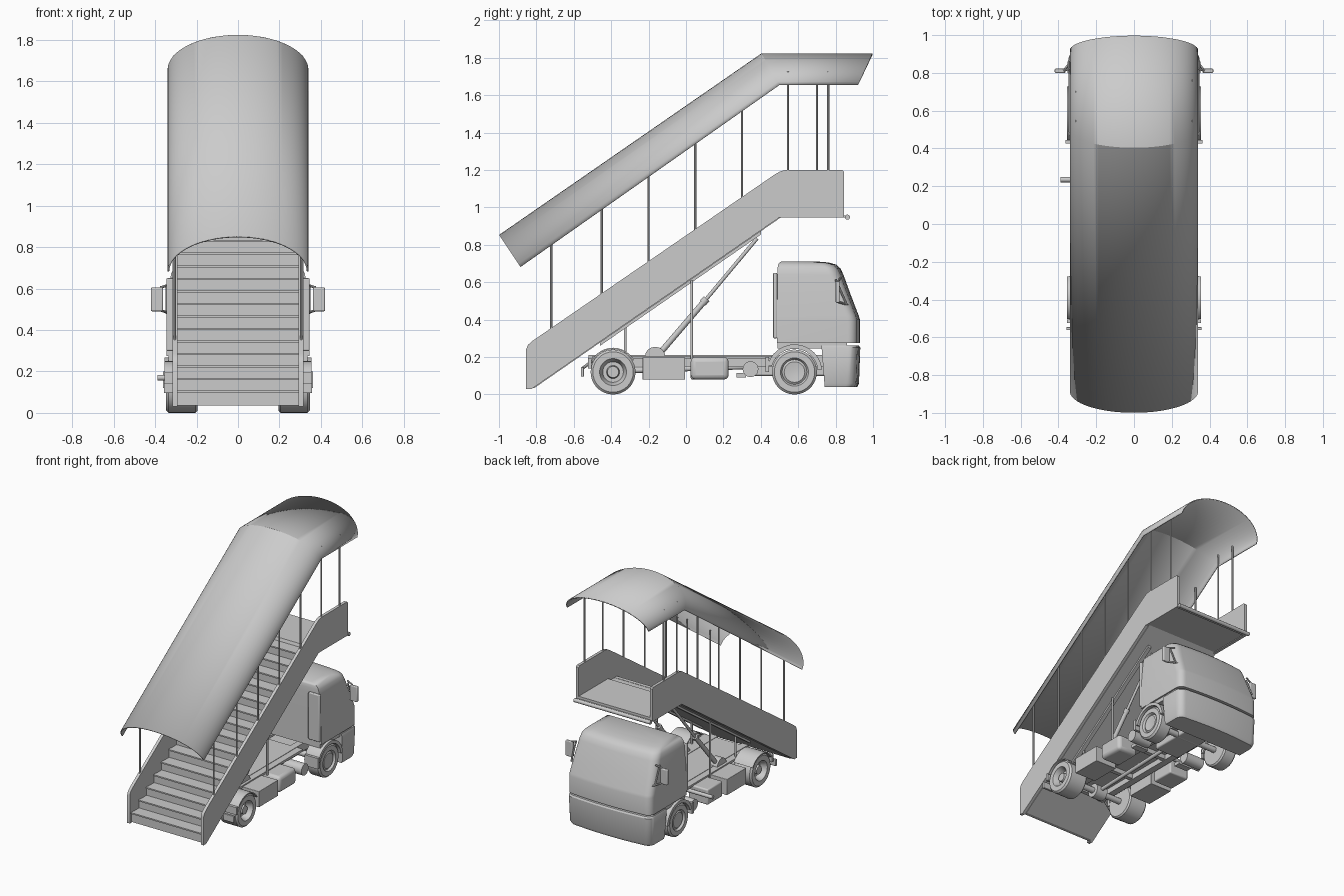
import bpy, bmesh, math
from mathutils import Vector

grey = bpy.data.materials.new("light_grey")
grey.diffuse_color = (0.6, 0.6, 0.6, 1)


def finish(name, bm, angle=32):
    bmesh.ops.recalc_face_normals(bm, faces=bm.faces)
    me = bpy.data.meshes.new(name)
    bm.to_mesh(me)
    bm.free()
    me.materials.append(grey)
    me.shade_smooth()
    me.set_sharp_from_angle(angle=math.radians(angle))
    ob = bpy.data.objects.new(name, me)
    bpy.context.collection.objects.link(ob)
    return ob


def loft(name, rings, closed=True, caps=True):
    bm = bmesh.new()
    vs = [[bm.verts.new(p) for p in r] for r in rings]
    n = len(vs[0])
    for a, b in zip(vs, vs[1:]):
        for i in range(n if closed else n - 1):
            j = (i + 1) % n
            bm.faces.new((a[i], a[j], b[j], b[i]))
    if caps:
        bm.faces.new(vs[0])
        bm.faces.new(vs[-1])
    return finish(name, bm)


def plate(name, yz, x0, x1):
    """Side profile extruded across x."""
    return loft(name, [[(x, y, z) for y, z in yz] for x in (x0, x1)])


def box(name, x, y, z, bevel=0):
    ob = plate(name, [(y[0], z[0]), (y[1], z[0]), (y[1], z[1]), (y[0], z[1])], *x)
    if bevel:
        m = ob.modifiers.new("bevel", 'BEVEL')
        m.width, m.segments = bevel, 3
    return ob


def rod(name, a, b, r, n=12):
    a, b = Vector(a), Vector(b)
    q = (b - a).to_track_quat('Z', 'Y')
    circ = [q @ Vector((r * math.cos(2 * math.pi * i / n), r * math.sin(2 * math.pi * i / n), 0)) for i in range(n)]
    return loft(name, [[p + c for c in circ] for p in (a, b)])


def wheel(name, s, y, profile, n=36):
    """Lathe of (x, radius) points around the axle."""
    rings = [[(s * x, y + r * math.cos(2 * math.pi * i / n), 0.12 + r * math.sin(2 * math.pi * i / n))
              for i in range(n)] for x, r in profile]
    return loft(name, rings)


def arch(name, x0, x1, y, z, r0, r1, a0, a1, n=12):
    ang = [math.radians(a0 + (a1 - a0) * i / n) for i in range(n + 1)]
    pts = [(y + r1 * math.cos(a), z + r1 * math.sin(a)) for a in ang]
    pts += [(y + r0 * math.cos(a), z + r0 * math.sin(a)) for a in reversed(ang)]
    return plate(name, pts, x0, x1)


def cab_ring(z, w, back, front, r):
    """Plan outline with rounded front corners and a slightly bowed nose."""
    pts = [(-w, back, z), (w, back, z)]
    arc = [math.radians(90 * i / 6) for i in range(7)]
    bow = 0.015
    pts += [(w - r + r * math.cos(a), front - bow - r + r * math.sin(a), z) for a in arc]
    for i in range(1, 6):
        t = 1 - i / 3
        pts.append((t * (w - r), front - bow * t * t, z))
    pts += [(-w + r - r * math.cos(a), front - bow - r + r * math.sin(a), z) for a in reversed(arc)]
    return pts


# canopy: half ellipse section swept along a bent roof line
top = [(-0.997, 0.85), (0.405, 1.82), (0.997, 1.82)]
low = [(-0.885, 0.682), (0.5, 1.655), (0.92, 1.655)]
rings = []
for t, l in zip(top, low):
    ring = []
    for i in range(33):
        a = math.pi * i / 32
        s = math.sin(a)
        ring.append((0.336 * math.cos(a), l[0] + (t[0] - l[0]) * s, l[1] + (t[1] - l[1]) * s))
    rings.append(ring)
canopy = loft("canopy", rings, closed=False, caps=False)
m = canopy.modifiers.new("thickness", 'SOLIDIFY')
m.thickness, m.offset = 0.008, 0

# stairs: sawtooth treads on a sloping slab, joined to the landing
rise, run, count = 0.0605, 0.0885, 15
saw = [(-0.835, 0.035)]
for i in range(count):
    y, z = -0.835 + i * run, 0.045 + (i + 1) * rise - 0.0
    saw += [(y, z), (y + run, z)]
saw += [(0.5, 0.975), (0.845, 0.975), (0.845, 0.952), (0.515, 0.952), (-0.81, 0.035)]
plate("stairs_and_landing", saw, -0.293, 0.293)
for i in range(count):
    y, z = -0.835 + i * run, 0.045 + (i + 1) * rise
    box("tread_nosing", (-0.293, 0.293), (y - 0.008, y + 0.02), (z - 0.008, z + 0.002))

# side panels of the stairs
panel = [(-0.855, 0.03), (-0.825, 0.03), (0.5, 0.947), (0.84, 0.947), (0.845, 0.955), (0.845, 1.19),
         (0.835, 1.2), (0.53, 1.2), (0.505, 1.193), (0.48, 1.18), (-0.82, 0.287), (-0.845, 0.265), (-0.855, 0.24)]
rod("landing_bumper", (-0.315, 0.863, 0.948), (0.315, 0.863, 0.948), 0.014)
box("bumper_mount", (-0.3, 0.3), (0.83, 0.865), (0.945, 0.957))

for s in (-1, 1):
    plate("side_panel", panel, s * 0.293, s * 0.315)
    # canopy posts
    for y in (-0.72, -0.45, -0.2, 0.05, 0.3):
        z = 0.287 + (y + 0.82) * 0.687
        rod("canopy_post", (s * 0.305, y, z - 0.05), (s * 0.305, y, z + 0.51), 0.006, 8)
    for y in (0.545, 0.76 if s > 0 else 0.70):
        rod("canopy_post", (s * 0.305, y, 1.15), (s * 0.305, y, 1.726), 0.006, 8)
    # sloping rail under the stairs, uprights and lifting ram
    plate("stair_rail", [(-0.46, 0.26), (0.40, 0.855), (0.40, 0.89), (-0.46, 0.295)], s * 0.18, s * 0.21)
    rod("upright", (s * 0.22, 0.03, 0.19), (s * 0.22, 0.03, 0.61), 0.007)
    rod("rear_upright", (s * 0.18, -0.325, 0.19), (s * 0.18, -0.325, 0.36), 0.007)
    rod("ram_cylinder", (s * 0.15, -0.14, 0.22), (s * 0.15, 0.11, 0.512), 0.016)
    rod("ram_piston", (s * 0.15, 0.1, 0.5), (s * 0.15, 0.38, 0.835), 0.010)
    rod("ram_collar", (s * 0.15, 0.09, 0.489), (s * 0.15, 0.11, 0.512), 0.02)
    arch("ram_mount", s * 0.12, s * 0.18, -0.165, 0.2, 0.0, 0.055, 0, 180, 8)
    # chassis rail, wheels and guards
    box("chassis_rail", (s * 0.10, s * 0.15), (-0.52, 0.75), (0.15, 0.21))
    wheel("rear_wheel", s, -0.39, [(0.195, 0.06), (0.195, 0.11), (0.205, 0.12), (0.335, 0.12), (0.347, 0.108),
          (0.347, 0.072), (0.325, 0.062), (0.30, 0.055), (0.30, 0.035), (0.33, 0.03), (0.33, 0.012)])
    wheel("front_wheel", s, 0.58, [(0.24, 0.06), (0.24, 0.11), (0.25, 0.12), (0.335, 0.12), (0.347, 0.108),
          (0.347, 0.075), (0.332, 0.066), (0.34, 0.055), (0.335, 0.02)])
    arch("rear_mudguard", s * 0.20, s * 0.355, -0.39, 0.12, 0.122, 0.13, 30, 150)
    box("mudguard_flap", (s * 0.20, s * 0.355), (-0.525, -0.505), (0.14, 0.195))
    arch("front_fender", s * 0.24, s * 0.355, 0.58, 0.12, 0.125, 0.148, 5, 165)
    box("tail_lamp", (s * 0.27, s * 0.358), (-0.562, -0.545), (0.095, 0.145), 0.004)
    rod("tail_lamp_bracket", (s * 0.25, -0.553, 0.14), (s * 0.13, -0.5, 0.18), 0.008)
    # mirror on its bracket
    box("mirror", (s * 0.362, s * 0.42), (0.80, 0.822), (0.49, 0.605), 0.006)
    for z0, z1, y in ((0.62, 0.605, 0.825), (0.48, 0.495, 0.865)):
        rod("mirror_arm", (s * 0.325, y, z0), (s * 0.375, 0.812, z1), 0.006, 8)
    rod("mirror_bar", (s * 0.345, 0.80, 0.615), (s * 0.345, 0.86, 0.48), 0.006, 8)
    # fairing behind the cab and rear fender flap
    box("cab_fairing", (s * 0.25, s * 0.345), (0.466, 0.488), (0.30, 0.65), 0.006)
    box("fender_flap", (s * 0.25, s * 0.362), (0.425, 0.445), (0.12, 0.20))

# chassis deck, cross members and axles
box("chassis_deck", (-0.2, 0.2), (-0.5, 0.48), (0.19, 0.207))
box("engine_pan", (-0.1, 0.1), (0.35, 0.85), (0.10, 0.20), 0.01)
for y in (-0.5, -0.15, 0.2):
    box("cross_member", (-0.11, 0.11), (y - 0.015, y + 0.015), (0.155, 0.19))
for y in (-0.39, 0.58):
    rod("axle", (-0.3, y, 0.12), (0.3, y, 0.12), 0.022)
rod("drive_shaft", (0, -0.39, 0.125), (0, 0.36, 0.15), 0.014)
rod("differential", (-0.045, -0.39, 0.12), (0.045, -0.39, 0.12), 0.05, 20)

# equipment hung from the chassis
for s in (-1, 1):
    box("side_locker", (s * 0.16, s * 0.335), (-0.232, -0.005), (0.08, 0.198), 0.003)
    rod("air_tank", (s * 0.16, 0.345, 0.135), (s * 0.31, 0.345, 0.135), 0.042, 24)
    box("tank_bracket", (s * 0.14, s * 0.25), (0.27, 0.32), (0.09, 0.115))
box("fuel_tank", (0.16, 0.325), (0.025, 0.228), (0.08, 0.2), 0.025)
box("battery_box", (-0.32, -0.16), (0.025, 0.2), (0.08, 0.195), 0.01)
rod("side_exhaust", (-0.15, 0.235, 0.17), (-0.388, 0.235, 0.17), 0.014)

# cab: stacked plan outlines, closed at the roof
loft("cab", [cab_ring(*a) for a in [
    (0.275, 0.346, 0.487, 0.93, 0.05), (0.40, 0.346, 0.487, 0.93, 0.05), (0.42, 0.345, 0.487, 0.924, 0.05),
    (0.53, 0.338, 0.487, 0.882, 0.055), (0.64, 0.328, 0.488, 0.842, 0.06), (0.675, 0.322, 0.489, 0.825, 0.06),
    (0.695, 0.308, 0.493, 0.802, 0.06), (0.706, 0.285, 0.50, 0.76, 0.06), (0.711, 0.25, 0.51, 0.70, 0.05)]])
box("cab_floor", (-0.335, 0.335), (0.49, 0.86), (0.245, 0.28))
loft("front_bumper", [cab_ring(*a) for a in [
    (0.04, 0.335, 0.74, 0.915, 0.05), (0.06, 0.343, 0.74, 0.925, 0.05),
    (0.25, 0.348, 0.725, 0.932, 0.05), (0.262, 0.343, 0.725, 0.925, 0.05)]])
